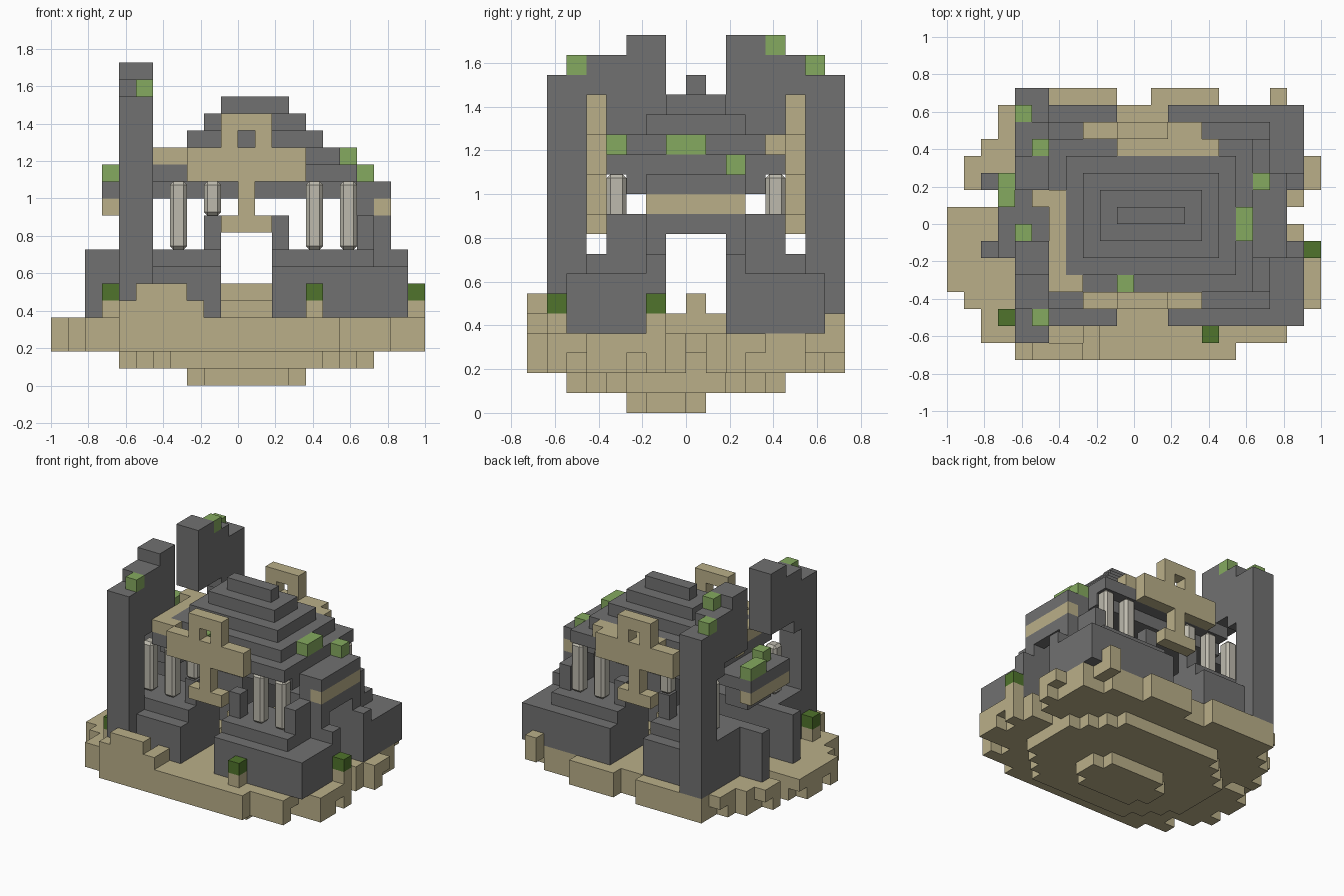
import bpy, bmesh
from mathutils import Vector

U = 1 / 11  # edge of one building block

cube = bpy.data.objects.get("Cube")
if cube:
    bpy.data.objects.remove(cube, do_unlink=True)


def material(name, rgb):
    m = bpy.data.materials.new(name)
    m.use_nodes = True
    m.diffuse_color = (*rgb, 1)
    bsdf = next(n for n in m.node_tree.nodes if n.type == 'BSDF_PRINCIPLED')
    bsdf.inputs["Base Color"].default_value = (*rgb, 1)
    bsdf.inputs["Roughness"].default_value = 0.9
    return m


STONE = material("grey stone", (0.165, 0.165, 0.165))
SAND = material("sandstone", (0.49, 0.43, 0.25))
PALE = material("pale stone", (0.51, 0.49, 0.42))
LEAF = material("light green", (0.235, 0.40, 0.115))
BUSH = material("dark green", (0.08, 0.175, 0.025))


def build(name, mat, boxes, bevel=0):
    """One object made of boxes, each given as x, y and z ranges in blocks."""
    bm = bmesh.new()
    for x, y, z in boxes:
        lo, hi = Vector((x[0], y[0], z[0])), Vector((x[1], y[1], z[1]))
        new = bmesh.ops.create_cube(bm, size=1)["verts"]
        for v in new:
            v.co = [((lo + hi)[i] / 2 + v.co[i] * (hi - lo)[i]) * U for i in range(3)]
    if bevel:
        bmesh.ops.bevel(bm, geom=bm.edges[:], offset=bevel * U, segments=1, affect='EDGES')
    mesh = bpy.data.meshes.new(name)
    bm.to_mesh(mesh)
    bm.free()
    mesh.materials.append(mat)
    ob = bpy.data.objects.new(name, mesh)
    bpy.context.collection.objects.link(ob)
    return ob


def cell(x, y, z):
    return (x, x + 1), (y, y + 1), (z, z + 1)


def disc(x, y, z):
    """Rows of blocks filling an ellipse inside the given ranges."""
    cx, cy = sum(x) / 2, sum(y) / 2
    rx, ry = (x[1] - x[0]) / 2, (y[1] - y[0]) / 2
    rows = []
    for j in range(*y):
        half = rx * max(0.0, 1 - (abs(j + 0.5 - cy) / (ry + 0.4)) ** 2.4) ** 0.5
        rows.append(((round(cx - half), round(cx + half)), (j, j + 1), z))
    return rows


# Ragged island of sandstone, with one row per block of depth
left = [-7, -9, -9, -10, -11, -11, -11, -11, -11, -8, -10, -10, -9, -8, -8, -7]
right = [6, 9, 9, 11, 11, 11, 11, 10, 9, 10, 11, 11, 10, 10, 9, -1]
island = []
for j, (a, b) in enumerate(zip(left, right), -8):
    island.append(((a, b), (j, j + 1), (3, 4)))
    trim = 0 if j % 3 else 1
    island.append(((a + trim, b - trim), (j, j + 1), (2, 3)))
island += [((1, 5), (7, 8), (2, 4)), ((8, 9), (7, 8), (3, 4))]
build("island_top", SAND, island)
build("island_middle", SAND, disc((-7, 8), (-6, 5), (1, 2)))
build("island_tip", SAND, disc((-3, 4), (-3, 1), (0, 1)))

# Rubble and the stepped altar
build("rubble", SAND, [
    ((-7, -2), (-8, -7), (4, 5)), ((-6, -3), (-8, -7), (5, 6)),
    cell(-3, -7, 4), cell(8, 7, 4)])
build("altar", SAND, [((-1, 2), (-1, 2), (4, 5)), ((-1, 2), (0, 1), (5, 6))])

# Bushes on sandstone posts
spots = [(-8, -6), (4, -7), (10, -2)]
build("bush_posts", SAND, [cell(x, y, 4) for x, y in spots])
build("bushes", BUSH, [cell(x, y, 5) for x, y in spots])

# Four corner blocks with a step, leaving a passage along both axes
corners = []
for y, step in (((-6, -1), (-5, -1)), ((2, 7), (2, 6))):
    corners += [((2, 10), y, (4, 7)), ((2, 8), step, (7, 8)),
                ((-5, -1), y, (4, 7)), ((-5, -1), step, (7, 8))]
build("corner_blocks", STONE, corners)

# Side stubs, gate posts and side walls
stubs, posts = [], []
for y in (-2, 2):
    stubs += [((8, 10), (y, y + 1), (4, 8)), ((-9, -7), (y, y + 1), (4, 8))]
    posts += [((7, 9), (y, y + 1), (8, 10)), ((7, 8), (y, y + 1), (10, 12))]
for y in (-4, 4):
    posts += [((-2, -1), (y, y + 1), (8, 10)), ((2, 3), (y, y + 1), (8, 10))]
posts += [((7, 8), (-4, -2), (8, 10)), ((7, 8), (3, 5), (8, 10))]
build("side_stubs", STONE, stubs)
build("gate_posts", STONE, posts)
build("side_walls", STONE, [
    ((8, 9), (-2, 3), (9, 10)), ((7, 9), (-2, 3), (11, 12)),
    ((-8, -5), (-2, 3), (11, 12)), ((-7, -5), (-1, 2), (9, 11))])
build("side_bands", SAND, [((8, 9), (-2, 3), (10, 11)), ((-8, -7), (-2, 3), (10, 11))])

# Pale columns, front and back
columns = []
for y in (-4, 4):
    for x in (-6, -4, -2, 4, 6):
        columns.append(((x, x + 1), (y, y + 1), (10 if x == -2 else 8, 12)))
build("columns", PALE, columns, bevel=0.2)

# Stepped roof, each layer one block smaller all round
roof = [((-5 + i, 7 - i), (-4 + i, 5 - i), (12 + i, 13 + i)) for i in range(5)]
roof.append(((-5, 7), (-3, 4), (11, 12)))
build("stepped_roof", STONE, roof)
build("roof_ledges", SAND, [
    ((-5, -4), (-3, 2), (13, 14)), ((-5, -3), (-4, -3), (13, 14)),
    ((-1, 5), (4, 5), (13, 14)), cell(-6, 1, 13)])

# Looped cross ornaments on the front and back
for name, y in (("front_ornament", (-5, -4)), ("back_ornament", (5, 6))):
    build(name, SAND, [
        ((-1, 2), y, (9, 10)), ((0, 1), y, (10, 12)), ((-3, 4), y, (12, 14)),
        ((-1, 0), y, (14, 16)), ((1, 2), y, (14, 16)), ((0, 1), y, (15, 16))])

# Two broken towers, mirrored about the middle of the building
for name, m in (("front_tower", False), ("back_tower", True)):
    parts = [((-7, -5), (1 - b if m else a, 1 - a if m else b), z) for a, b, z in (
        (-7, -5, (4, 17)), (-5, -1, (4, 8)), (-5, -4, (13, 18)),
        (-4, -3, (14, 18)), (-3, -1, (14, 19)))]
    build(name, STONE, parts)

# Tufts of leaves on towers, roof and walls
build("leaf_tufts", LEAF, [
    cell(-6, -6, 17), cell(-7, 6, 17), cell(-6, 4, 18), cell(-7, -1, 12),
    cell(-1, -4, 13), cell(7, 2, 12),
    ((6, 7), (-1, 1), (13, 14)), ((-8, -7), (1, 3), (12, 13))])
